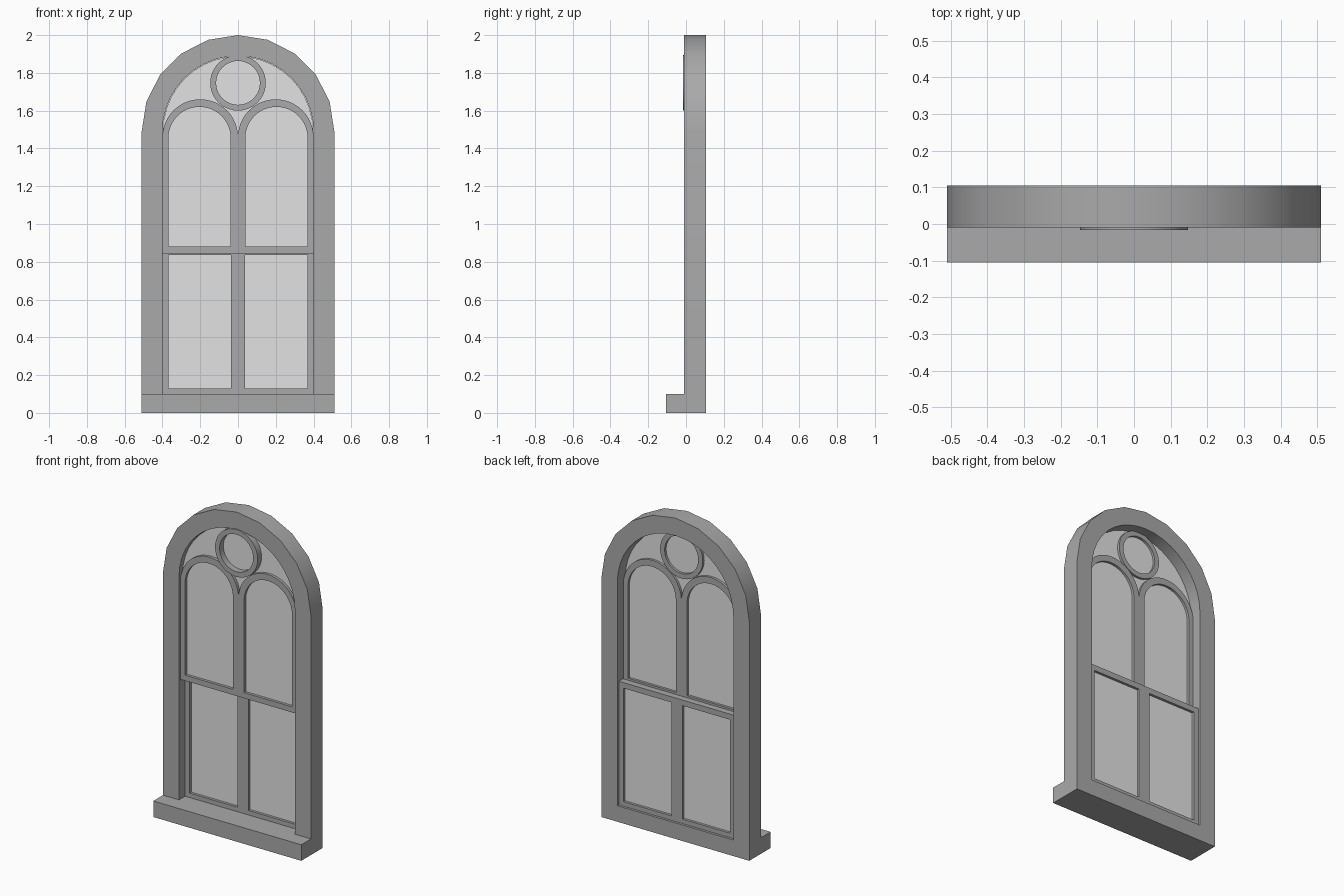
import bpy
import bmesh
from math import pi, cos, sin, radians
from mathutils import Vector

cube = bpy.data.objects.get("Cube")
if cube:
    bpy.data.objects.remove(cube, do_unlink=True)


def material(name, value):
    mat = bpy.data.materials.new(name)
    mat.use_nodes = True
    colour = (value, value, value, 1)
    mat.diffuse_color = colour
    mat.node_tree.nodes["Principled BSDF"].inputs["Base Color"].default_value = colour
    return mat


STONE = material("mid grey frame", 0.40)
GLASS = material("pale grey glass", 0.76)


# Outlines in the (x, z) plane
def arch(cx, half, bottom, spring, steps):
    curve = [(cx + half * cos(pi * i / steps), spring + half * sin(pi * i / steps))
             for i in range(steps + 1)]
    return [(cx - half, bottom), (cx + half, bottom)] + curve


def rect(x0, x1, z0, z1):
    return [(x0, z0), (x1, z0), (x1, z1), (x0, z1)]


def circle(cz, radius, steps=40):
    return [(radius * cos(2 * pi * i / steps), cz + radius * sin(2 * pi * i / steps))
            for i in range(steps)]


# Fill outlines (the second one is a hole) and give them depth from y0 to y1
def slab(name, outlines, y0, y1, mat):
    bm = bmesh.new()
    for outline in outlines:
        verts = [bm.verts.new((x, y0, z)) for x, z in outline]
        for a, b in zip(verts, verts[1:] + verts[:1]):
            bm.edges.new((a, b))
    bmesh.ops.triangle_fill(bm, use_beauty=True, edges=bm.edges[:], normal=Vector((0, -1, 0)))
    result = bmesh.ops.extrude_face_region(bm, geom=bm.faces[:], use_keep_orig=True)
    moved = [g for g in result["geom"] if isinstance(g, bmesh.types.BMVert)]
    bmesh.ops.translate(bm, verts=moved, vec=(0, y1 - y0, 0))
    bmesh.ops.recalc_face_normals(bm, faces=bm.faces[:])
    mesh = bpy.data.meshes.new(name)
    bm.to_mesh(mesh)
    bm.free()
    mesh.materials.append(mat)
    obj = bpy.data.objects.new(name, mesh)
    bpy.context.collection.objects.link(obj)
    bpy.ops.object.select_all(action='DESELECT')
    obj.select_set(True)
    bpy.context.view_layer.objects.active = obj
    bpy.ops.object.shade_smooth_by_angle(angle=radians(30))
    return obj


# Surround and sill
SPRING = 1.49
slab("outer_frame", [arch(0, 0.51, 0, SPRING, 10), arch(0, 0.40, 0.10, SPRING, 20)],
     -0.01, 0.105, STONE)
slab("sill", [rect(-0.51, 0.51, 0, 0.10)], -0.105, -0.01, STONE)

# Paired sashes: arched above and forward, square below and behind
for side, s in (("left", 1), ("right", -1)):
    slab(f"upper_sash_{side}",
         [arch(s * 0.20, 0.20, 0.845, 1.46, 24), arch(s * 0.2035, 0.165, 0.88, 1.455, 24)],
         0.005, 0.045, STONE)
    inner = sorted((s * 0.038, s * 0.368))
    outer = sorted((0, s * 0.40))
    slab(f"lower_sash_{side}",
         [rect(*outer, 0.10, 0.87), rect(*inner, 0.128, 0.835)], 0.05, 0.09, STONE)

# Round tracery ring
slab("round_tracery", [circle(1.747, 0.147), circle(1.747, 0.116)], -0.016, 0.045, STONE)

# Glazing
slab("upper_glass", [arch(0, 0.398, 0.86, SPRING, 20)], 0.022, 0.030, GLASS)
slab("lower_glass", [rect(-0.39, 0.39, 0.11, 0.86)], 0.066, 0.074, GLASS)
